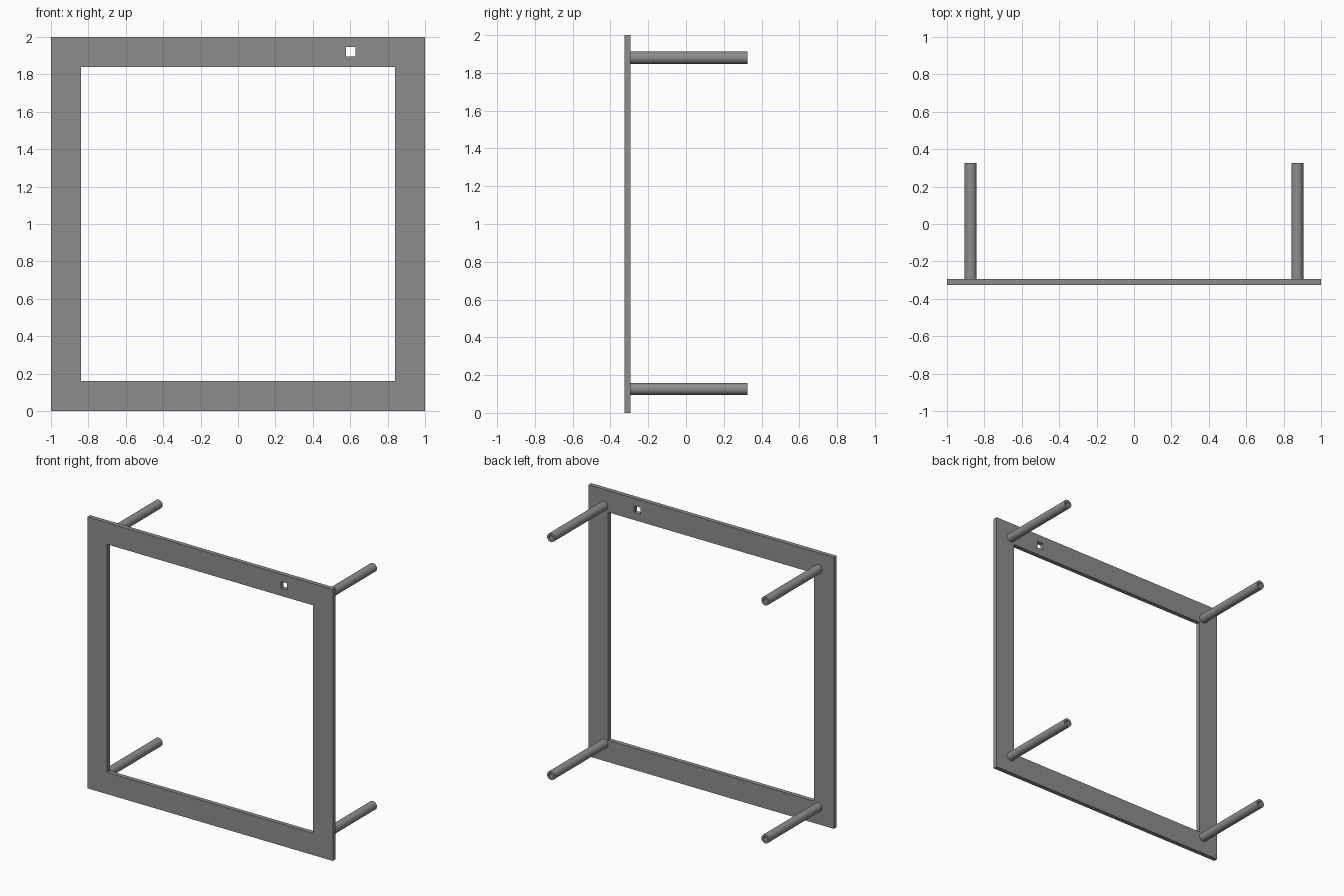
import bpy, bmesh, math
from mathutils import Matrix

if "Cube" in bpy.data.objects:
    bpy.data.objects.remove(bpy.data.objects["Cube"])

grey = bpy.data.materials.new("mid_grey")
grey.diffuse_color = (0.27, 0.27, 0.27, 1)
grey.use_nodes = True
grey.node_tree.nodes["Principled BSDF"].inputs["Base Color"].default_value = grey.diffuse_color

FRONT, BACK, END = -0.325, -0.293, 0.325


def finish(bm, name):
    bmesh.ops.recalc_face_normals(bm, faces=bm.faces)
    mesh = bpy.data.meshes.new(name)
    bm.to_mesh(mesh)
    bm.free()
    mesh.materials.append(grey)
    obj = bpy.data.objects.new(name, mesh)
    bpy.context.collection.objects.link(obj)
    return obj


# Flat square frame with a large opening and a small square hole in the top rail
xs = [-1, -0.84, 0.577, 0.628, 0.84, 1]
zs = [0, 0.16, 1.84, 1.895, 1.945, 2]
bm = bmesh.new()
grid = [[bm.verts.new((x, FRONT, z)) for z in zs] for x in xs]
for i in range(5):
    for j in range(5):
        opening = 1 <= i <= 3 and j == 1
        small_hole = i == 2 and j == 3
        if not (opening or small_hole):
            bm.faces.new((grid[i][j], grid[i + 1][j], grid[i + 1][j + 1], grid[i][j + 1]))
bmesh.ops.delete(bm, geom=[v for v in bm.verts if not v.link_faces], context='VERTS')
extruded = bmesh.ops.extrude_face_region(bm, geom=bm.faces[:], use_keep_orig=True)
bmesh.ops.translate(bm, vec=(0, BACK - FRONT, 0),
                    verts=[g for g in extruded["geom"] if isinstance(g, bmesh.types.BMVert)])
finish(bm, "frame")


# Round rear post with a blind bore in its free end, as a turned profile (radius, y)
def post(name, x, z):
    profile = [(0, BACK), (0.032, BACK), (0.032, END), (0.016, END), (0.016, 0.12), (0, 0.12)]
    bm = bmesh.new()
    verts = [bm.verts.new((r, y, 0)) for r, y in profile]
    edges = [bm.edges.new(pair) for pair in zip(verts, verts[1:])]
    bmesh.ops.spin(bm, geom=verts + edges, cent=(0, 0, 0), axis=(0, 1, 0),
                   angle=2 * math.pi, steps=32)
    bmesh.ops.remove_doubles(bm, verts=bm.verts, dist=0.0002)
    bmesh.ops.transform(bm, matrix=Matrix.Translation((x, 0, z)), verts=bm.verts)
    obj = finish(bm, name)
    bpy.ops.object.select_all(action='DESELECT')
    obj.select_set(True)
    bpy.context.view_layer.objects.active = obj
    bpy.ops.object.shade_smooth_by_angle(angle=math.radians(35))


for side, x in (("left", -0.873), ("right", 0.873)):
    for level, z in (("lower", 0.127), ("upper", 1.88)):
        post(f"{level}_{side}_post", x, z)
